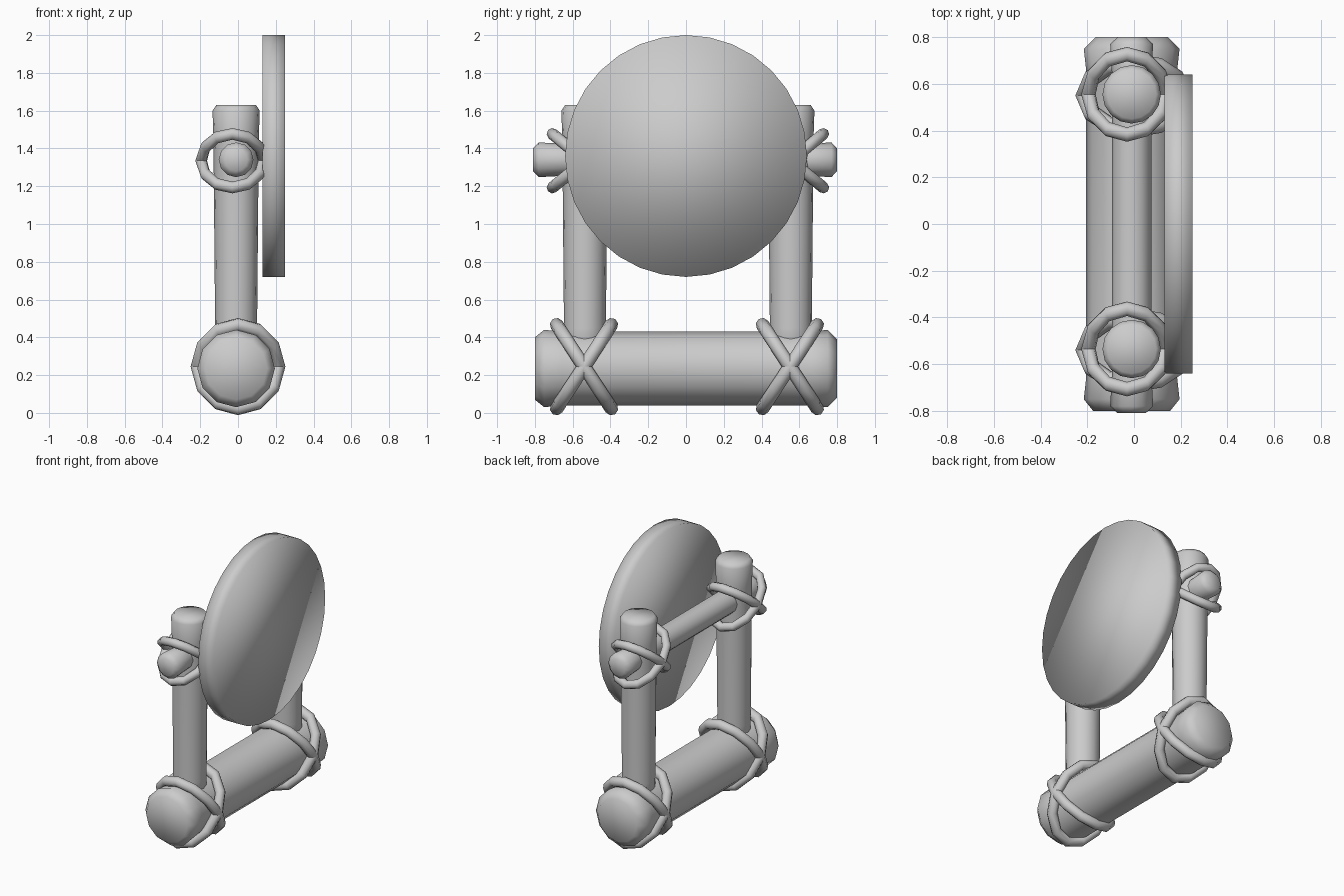
import bpy, bmesh, math
from mathutils import Matrix, Vector

cube = bpy.data.objects.get("Cube")
if cube:
    bpy.data.objects.remove(cube, do_unlink=True)

grey = bpy.data.materials.new("plain grey")
grey.use_nodes = True
COLOUR = (0.6, 0.6, 0.6, 1)
grey.diffuse_color = COLOUR
grey.node_tree.nodes["Principled BSDF"].inputs["Base Color"].default_value = COLOUR


def finish(name, bm):
    """Turn a bmesh into a smooth grey object."""
    bmesh.ops.recalc_face_normals(bm, faces=bm.faces)
    for f in bm.faces:
        f.smooth = True
    mesh = bpy.data.meshes.new(name)
    bm.to_mesh(mesh)
    bm.free()
    mesh.materials.append(grey)
    obj = bpy.data.objects.new(name, mesh)
    bpy.context.collection.objects.link(obj)
    return obj


def loft(name, axis, centre, profile, sides):
    """Capped round bar: profile holds (distance along axis, radius)."""
    bm = bmesh.new()
    turn = Vector((0, 0, 1)).rotation_difference(Vector(axis)).to_matrix()
    rings = []
    for t, r in profile:
        ring = []
        for i in range(sides):
            a = 2 * math.pi * i / sides
            p = turn @ Vector((r * math.cos(a), r * math.sin(a), t))
            ring.append(bm.verts.new(p + Vector(centre)))
        rings.append(ring)
    for low, high in zip(rings, rings[1:]):
        for i in range(sides):
            j = (i + 1) % sides
            bm.faces.new((low[i], low[j], high[j], high[i]))
    bm.faces.new(rings[0])
    bm.faces.new(rings[-1])
    return finish(name, bm)


def rope(name, centre, half_x, half_y, half_z, tube, sides=12, tube_sides=8):
    """Tilted elliptical rope loop; the sign of half_y sets the tilt."""
    bm = bmesh.new()
    up = Vector((0, half_y, half_z))
    side = Vector((half_x, 0, 0))
    normal = side.cross(up).normalized()
    rings = []
    for i in range(sides):
        a = 2 * math.pi * i / sides
        out = side * math.cos(a) + up * math.sin(a)
        ring = []
        for k in range(tube_sides):
            b = 2 * math.pi * k / tube_sides
            offset = out.normalized() * math.cos(b) + normal * math.sin(b)
            ring.append(bm.verts.new(Vector(centre) + out + offset * tube))
        rings.append(ring)
    for i in range(sides):
        a, b = rings[i], rings[(i + 1) % sides]
        for k in range(tube_sides):
            m = (k + 1) % tube_sides
            bm.faces.new((a[k], a[m], b[m], b[k]))
    return finish(name, bm)


# Thick base log and thin top bar, both lying front to back
loft("base_log", (0, 1, 0), (-0.01, 0, 0.235),
     [(-0.80, 0.165), (-0.75, 0.205), (-0.66, 0.195), (0.66, 0.195),
      (0.75, 0.205), (0.80, 0.155)], 12)
loft("top_bar", (0, 1, 0), (-0.01, 0, 1.34),
     [(-0.81, 0.06), (-0.78, 0.092), (-0.65, 0.085), (0.65, 0.085),
      (0.77, 0.092), (0.80, 0.06)], 12)

# Upright posts, each lashed with crossed ropes at both joints
for label, y in (("front", -0.535), ("back", 0.555)):
    loft(label + "_post", (0, 0, 1), (-0.01, y, 0),
         [(0.2, 0.11), (0.45, 0.111), (1.45, 0.12), (1.6, 0.125), (1.63, 0.105)], 16)
    for n, tilt in (("a", 1), ("b", -1)):
        rope(f"{label}_lower_rope_{n}", (0, y - 0.005, 0.245),
             0.215, tilt * 0.145, 0.222, 0.036)
        rope(f"{label}_upper_rope_{n}", (-0.03, y, 1.335),
             0.165, tilt * 0.172, 0.142, 0.031)

# Round disc hung on the model's left side
loft("disc", (1, 0, 0), (0, 0, 1.36), [(0.13, 0.64), (0.25, 0.64)], 32)
